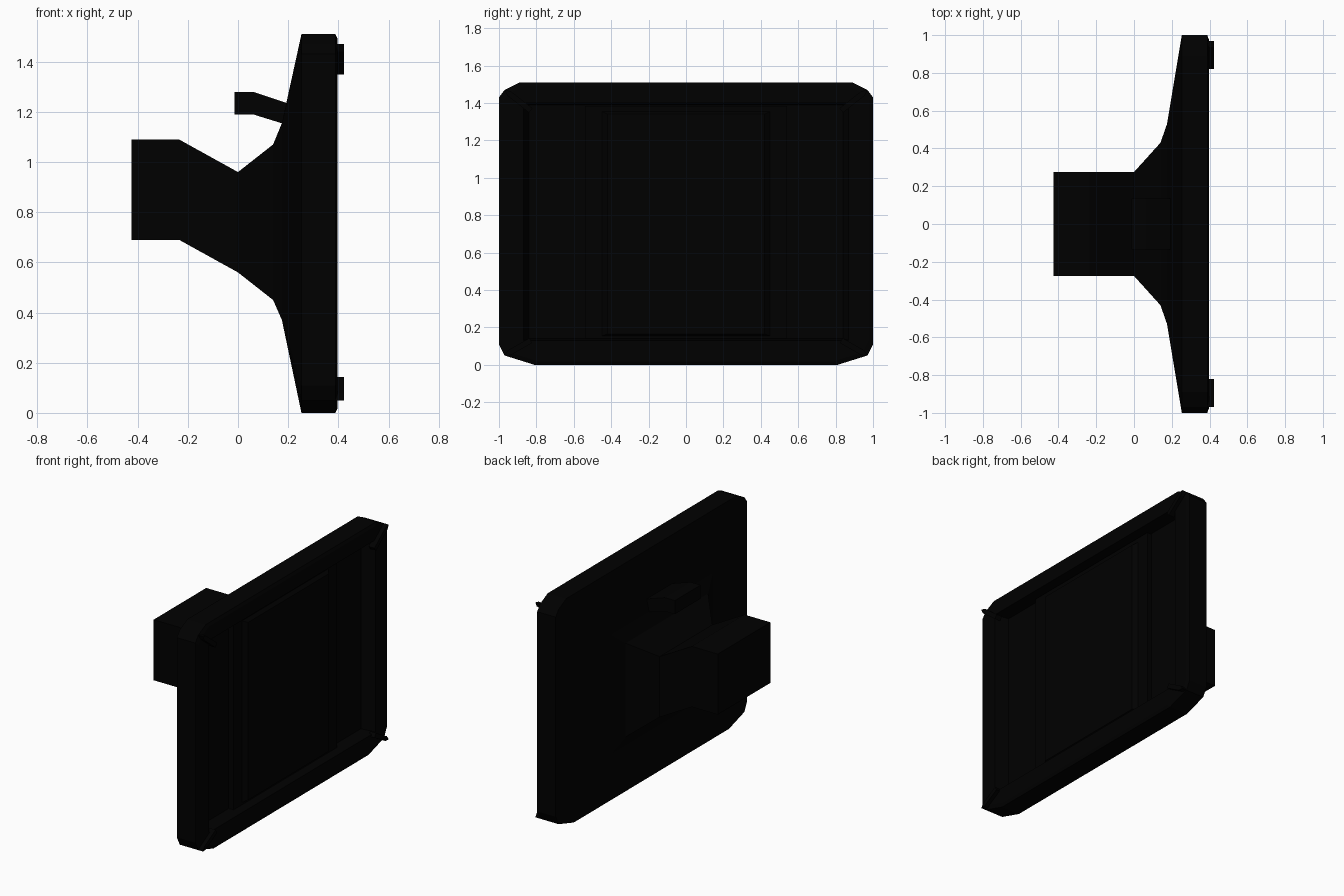
import bpy, bmesh
from mathutils import Vector

if "Cube" in bpy.data.objects:
    bpy.data.objects.remove(bpy.data.objects["Cube"])

black = bpy.data.materials.new("black_plastic")
black.diffuse_color = (0.0, 0.0, 0.0, 1)
black.use_nodes = True
black.node_tree.nodes["Principled BSDF"].inputs["Base Color"].default_value = black.diffuse_color


def finish(bm, name):
    bmesh.ops.remove_doubles(bm, verts=bm.verts, dist=0.0005)
    bmesh.ops.recalc_face_normals(bm, faces=bm.faces)
    me = bpy.data.meshes.new(name)
    bm.to_mesh(me)
    bm.free()
    me.materials.append(black)
    ob = bpy.data.objects.new(name, me)
    bpy.context.collection.objects.link(ob)
    return ob


def loft(name, loops):
    """Skin a series of equal-length 3D loops and cap both ends."""
    bm = bmesh.new()
    rings = [[bm.verts.new(p) for p in loop] for loop in loops]
    n = len(rings[0])
    for a, b in zip(rings, rings[1:]):
        for i in range(n):
            j = (i + 1) % n
            bm.faces.new((a[i], a[j], b[j], b[i]))
    bm.faces.new(rings[0])
    bm.faces.new(rings[-1])
    bmesh.ops.dissolve_degenerate(bm, dist=0.0005, edges=bm.edges)
    return finish(bm, name)


def rect(x, y, z0, z1, repeat=1):
    """Rectangle at depth x; repeated corners match chamfered loops."""
    corners = [(y, z0), (y, z1), (-y, z1), (-y, z0)]
    return [(x, a, b) for a, b in corners for _ in range(repeat)]


def outline(x, inset=0.0):
    """Chamfered outline of the plate."""
    half = [(0.81, 0), (0.97, 0.05), (1, 0.11), (1, 1.43), (0.97, 1.47), (0.89, 1.51)]
    pts = half + [(-y, z) for y, z in reversed(half)]
    k = 1 - inset
    return [(x, y * k, 0.755 + (z - 0.755) * k) for y, z in pts]


def prism(name, profile, half_width):
    """Side profile in x/z spread along y."""
    return loft(name, [[(x, s * half_width, z) for x, z in profile] for s in (-1, 1)])


# Tapered back shell, rim and recessed front
loft("plate_shell", [
    rect(0.0, 0.275, 0.56, 0.96, 3),
    rect(0.14, 0.43, 0.45, 1.07, 3),
    rect(0.175, 0.53, 0.37, 1.155, 3),
    outline(0.253),
    outline(0.388),
    outline(0.397, 0.025),
    rect(0.397, 0.87, 0.13, 1.40, 3),
    rect(0.31, 0.84, 0.14, 1.39, 3),
])

# Stepped panel inside the recess
loft("front_panel", [
    rect(0.305, 0.54, 0.14, 1.385),
    rect(0.345, 0.54, 0.14, 1.385),
    rect(0.345, 0.45, 0.155, 1.355),
    rect(0.368, 0.42, 0.165, 1.34),
])

# Cranked rear arm
prism("rear_arm", [(0.0, 0.56), (-0.235, 0.69), (-0.425, 0.69),
                   (-0.425, 1.09), (-0.235, 1.09), (0.0, 0.96)], 0.275)

# Small hook above the arm
prism("rear_hook", [(0.195, 1.235), (0.06, 1.28), (-0.013, 1.28),
                    (-0.013, 1.19), (0.06, 1.19), (0.18, 1.153)], 0.135)

# Pointed diagonal ribs at the four front corners
for side, tag in ((1, "right"), (-1, "left")):
    for level, za, zb in (("top", 1.36, 1.47), ("bottom", 0.13, 0.05)):
        a, tip = Vector((side * 0.83, za)), Vector((side * 0.97, zb))
        d = (tip - a).normalized() * 0.015
        n = Vector((-d.y, d.x))
        mid = tip - d * 2
        ends = [a + n, mid + n, tip, mid - n, a - n]
        loft(f"corner_rib_{level}_{tag}",
             [[(x, p.x, p.y) for p in ends] for x in (0.38, 0.423)])
